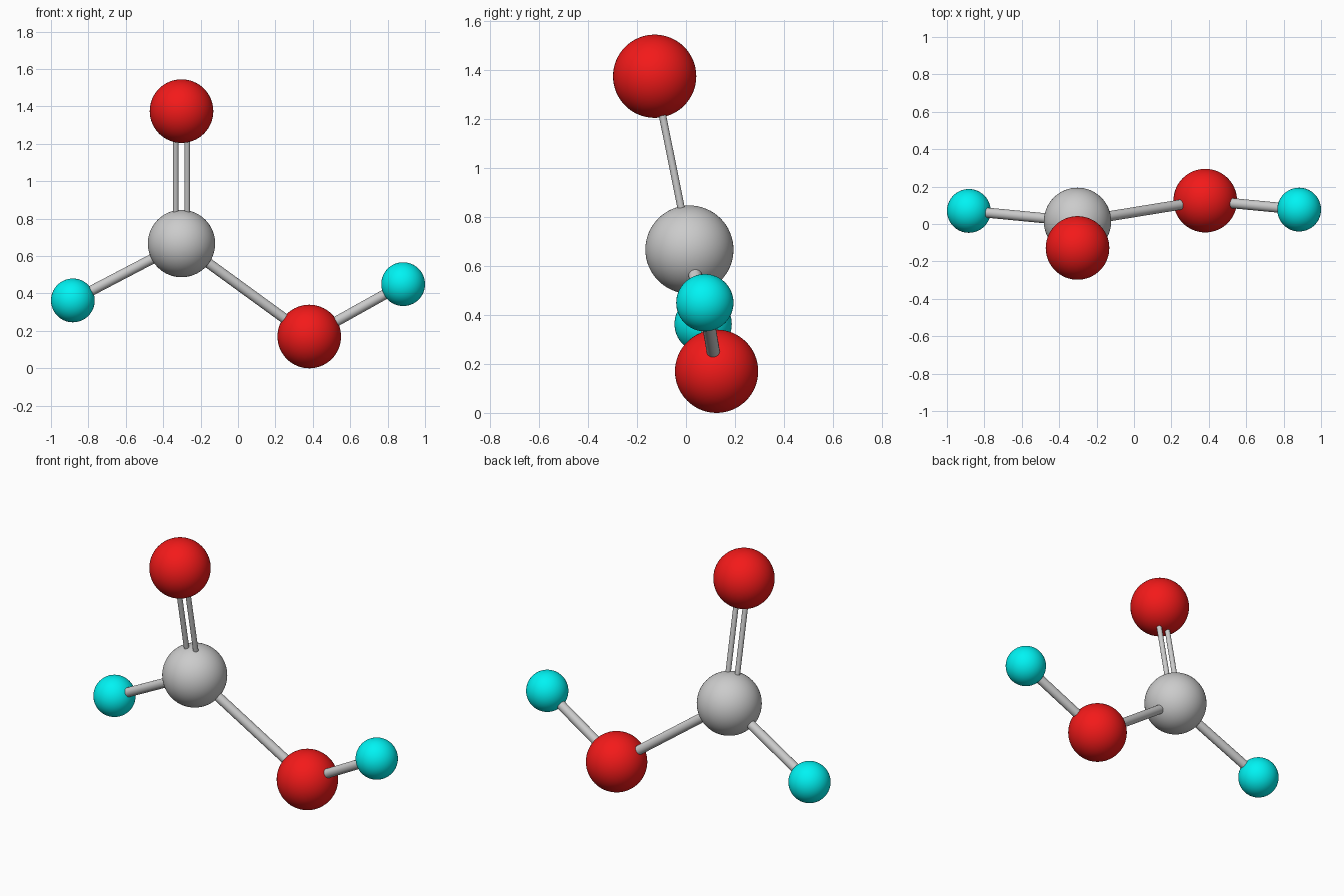
import bpy
from mathutils import Vector

if "Cube" in bpy.data.objects:
    bpy.data.objects.remove(bpy.data.objects["Cube"])


def material(name, rgb):
    m = bpy.data.materials.new(name)
    m.diffuse_color = (*rgb, 1)
    m.use_nodes = True
    m.node_tree.nodes["Principled BSDF"].inputs["Base Color"].default_value = m.diffuse_color
    return m


RED = material("red", (0.9, 0.01, 0.01))
CYAN = material("cyan", (0.0, 0.9, 0.9))


def finish(name, mat=None):
    ob = bpy.context.object
    ob.name = name
    bpy.ops.object.shade_smooth_by_angle()
    if mat:
        ob.data.materials.append(mat)


def atom(name, pos, r, mat=None):
    bpy.ops.mesh.primitive_uv_sphere_add(segments=64, ring_count=32, radius=r, location=pos)
    finish(name, mat)


def bond(name, a, b, r, dx=0.0):
    shift = Vector((dx, 0, 0))
    a, b = Vector(a) + shift, Vector(b) + shift
    d = b - a
    bpy.ops.mesh.primitive_cylinder_add(vertices=32, radius=r, depth=d.length, location=(a + b) / 2)
    bpy.context.object.rotation_euler = d.to_track_quat('Z', 'Y').to_euler()
    finish(name)


# Atom centres
carbon = (-0.302, 0.014, 0.667)
oxygen_top = (-0.302, -0.128, 1.375)
oxygen_low = (0.381, 0.125, 0.17)
hydrogen_left = (-0.883, 0.07, 0.363)
hydrogen_right = (0.883, 0.077, 0.45)

# Atoms
atom("carbon_atom", carbon, 0.18)
atom("upper_oxygen_atom", oxygen_top, 0.17, RED)
atom("lower_oxygen_atom", oxygen_low, 0.17, RED)
atom("left_hydrogen_atom", hydrogen_left, 0.117, CYAN)
atom("right_hydrogen_atom", hydrogen_right, 0.117, CYAN)

# Single bonds
bond("carbon_hydrogen_bond", carbon, hydrogen_left, 0.027)
bond("carbon_oxygen_bond", carbon, oxygen_low, 0.027)
bond("oxygen_hydrogen_bond", oxygen_low, hydrogen_right, 0.027)

# Double bond: two thinner parallel rods
for side, dx in (("left", -0.031), ("right", 0.031)):
    bond("double_bond_" + side, carbon, oxygen_top, 0.015, dx)
